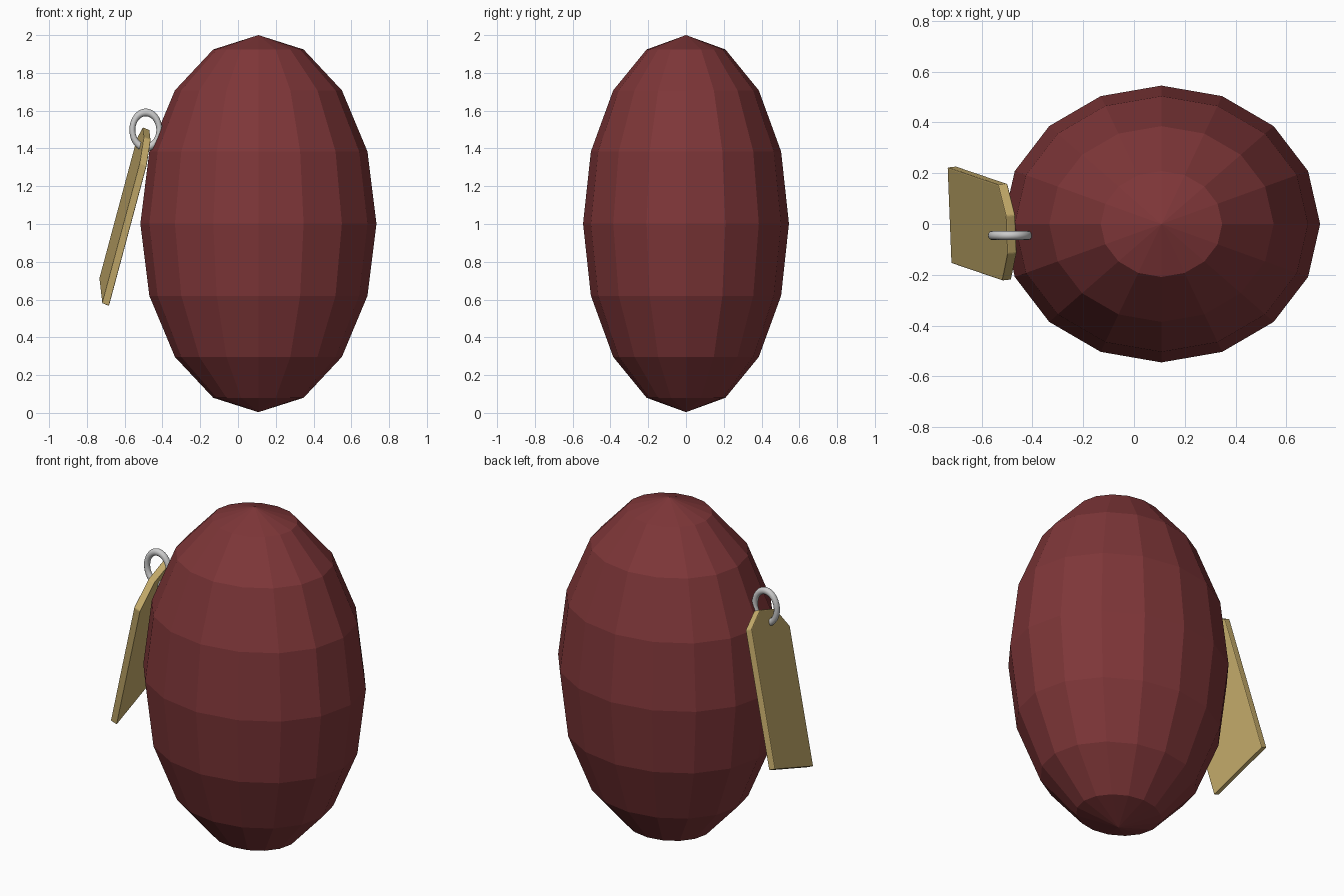
import bpy, bmesh
from mathutils import Vector

if "Cube" in bpy.data.objects:
    bpy.data.objects.remove(bpy.data.objects["Cube"])


def paint(obj, name, rgb):
    mat = bpy.data.materials.new(name)
    mat.diffuse_color = (*rgb, 1)
    mat.use_nodes = True
    mat.node_tree.nodes["Principled BSDF"].inputs["Base Color"].default_value = mat.diffuse_color
    obj.data.materials.append(mat)


# low-poly egg-shaped body
bpy.ops.mesh.primitive_uv_sphere_add(segments=16, ring_count=8, radius=1,
                                     location=(0.108, 0, 1.002))
body = bpy.context.object
body.name = "body"
body.scale = (0.625, 0.545, 0.998)
bpy.ops.object.transform_apply(location=False, rotation=False, scale=True)
paint(body, "dark_red", (0.21, 0.037, 0.04))

# hanging tag: chamfered plate laid out on skewed width / length / thickness axes
corner = Vector((-0.72, -0.155, 0.58))
width = Vector((-0.015, 0.378, 0.13))
length = Vector((0.2, -0.068, 0.745))
thick = Vector((0.037, 0.004, -0.015))
outline = [(0, 0), (1, 0), (1, 1), (0.7, 1.13), (0.3, 1.13), (0, 1)]
bm = bmesh.new()
outer = [bm.verts.new(corner + u * width + v * length) for u, v in outline]
face = bm.faces.new(outer)
extruded = bmesh.ops.extrude_face_region(bm, geom=[face], use_keep_orig=True)
bmesh.ops.translate(bm, vec=thick,
                    verts=[g for g in extruded["geom"] if isinstance(g, bmesh.types.BMVert)])
bmesh.ops.recalc_face_normals(bm, faces=bm.faces)
mesh = bpy.data.meshes.new("tag")
bm.to_mesh(mesh)
bm.free()
tag = bpy.data.objects.new("tag", mesh)
bpy.context.collection.objects.link(tag)
bevel = tag.modifiers.new("soft_edges", "BEVEL")
bevel.width = 0.005
bevel.segments = 2
paint(tag, "brass", (0.57, 0.42, 0.15))

# metal ring through the top of the tag and into the body
bpy.ops.mesh.primitive_torus_add(major_segments=40, minor_segments=12,
                                 major_radius=0.082, minor_radius=0.018,
                                 location=(-0.488, -0.045, 1.498),
                                 rotation=(1.5708, 0, 0))
ring = bpy.context.object
ring.name = "tag_ring"
ring.scale = (0.87, 1.13, 1)
bpy.ops.object.transform_apply(location=False, rotation=True, scale=True)
bpy.ops.object.shade_smooth()
